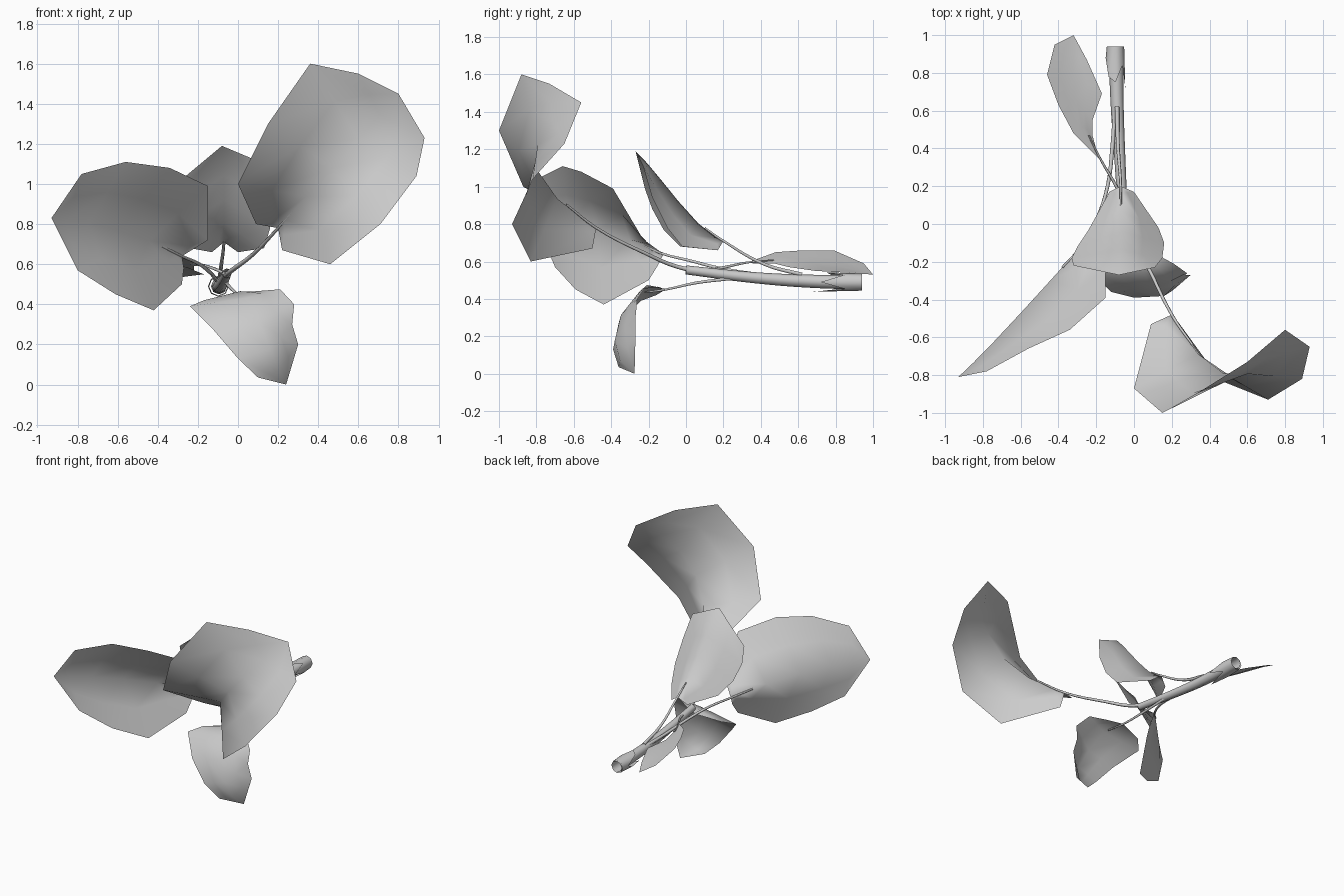
import bpy, math
from mathutils import Vector as V


def make_mesh(name, verts, faces):
    mesh = bpy.data.meshes.new(name)
    mesh.from_pydata([tuple(v) for v in verts], [], faces)
    for p in mesh.polygons:
        p.use_smooth = True
    ob = bpy.data.objects.new(name, mesh)
    bpy.context.collection.objects.link(ob)
    return ob


def along(pts, t):
    # smooth cubic through four evenly spaced points
    out = V((0, 0, 0))
    for i in range(4):
        w = 1.0
        for j in range(4):
            if j != i:
                w *= (t - j / 3) / ((i - j) / 3)
        out += V(pts[i]) * w
    return out


def leaf(name, midrib, left, right, ts=(0.08, 0.28, 0.5, 0.7, 0.86)):
    # blade lofted from left margin over midrib to right margin
    verts = [V(midrib[0])]
    for l, r, t in zip(left, right, ts):
        m = along(midrib, t)
        l, r = V(l), V(r)
        verts += [l, l.lerp(m, 0.5), m, m.lerp(r, 0.5), r]
    verts.append(V(midrib[3]))
    n, last = len(ts), len(verts) - 1
    faces = []
    for c in range(4):
        faces.append((0, 2 + c, 1 + c))
        for k in range(n - 1):
            a = 1 + 5 * k + c
            faces.append((a, a + 1, a + 6, a + 5))
        a = 1 + 5 * (n - 1) + c
        faces.append((a, a + 1, last))
    return make_mesh(name, verts, faces)


def tube(name, pts, r0, r1, sides=1):
    # tapered round stalk following a path
    cu = bpy.data.curves.new(name, 'CURVE')
    cu.dimensions = '3D'
    cu.bevel_depth = 1.0
    cu.bevel_resolution = sides
    cu.resolution_u = 4
    sp = cu.splines.new('BEZIER')
    sp.bezier_points.add(len(pts) - 1)
    for i, (bp, p) in enumerate(zip(sp.bezier_points, pts)):
        bp.co = p
        bp.handle_left_type = bp.handle_right_type = 'AUTO'
        bp.radius = r0 + (r1 - r0) * i / (len(pts) - 1)
    ob = bpy.data.objects.new(name, cu)
    bpy.context.collection.objects.link(ob)


# large folded leaf at front right
leaf("large_right_leaf",
     [(.2, -.48, .78), (.37, -.72, .97), (.58, -.8, 1.2), (.8, -.56, 1.45)],
     [(.09, -.53, .8), (0, -.87, 1.0), (.15, -1, 1.3), (.36, -.88, 1.6), (.6, -.73, 1.55)],
     [(.22, -.5, .67), (.46, -.83, .6), (.71, -.93, .8), (.89, -.82, 1.04), (.93, -.65, 1.23)])

# large leaf at front left
leaf("large_left_leaf",
     [(-.28, -.12, .64), (-.48, -.34, .73), (-.72, -.6, .8), (-.93, -.81, .83)],
     [(-.15, -.23, .72), (-.15, -.39, .99), (-.34, -.56, 1.08), (-.56, -.66, 1.11), (-.78, -.78, 1.05)],
     [(-.27, -.15, .58), (-.28, -.2, .5), (-.42, -.44, .37), (-.61, -.59, .45), (-.8, -.7, .57)])

# upright leaf in the middle
leaf("upright_leaf",
     [(-.07, .2, .71), (-.07, .04, .83), (-.07, -.12, 1.02), (-.08, -.27, 1.19)],
     [(-.13, .17, .66), (-.24, -.03, .68), (-.3, -.12, .77), (-.33, -.18, .88), (-.32, -.22, .99)],
     [(0, .17, .66), (.13, -.02, .68), (.16, -.1, .78), (.15, -.18, .94), (.11, -.23, 1.11)])

# drooping lower leaf
leaf("drooping_leaf",
     [(0, -.11, .45), (.06, -.28, .41), (.15, -.38, .2), (.24, -.275, .0)],
     [(-.17, -.16, .42), (-.24, -.24, .39), (-.12, -.36, .27), (0, -.39, .13), (.1, -.36, .035)],
     [(.1, -.15, .46), (.21, -.21, .475), (.28, -.26, .4), (.27, -.27, .3), (.3, -.27, .2)])

# small leaf pointing backwards
leaf("small_back_leaf",
     [(-.17, .33, .595), (-.28, .55, .61), (-.32, .77, .585), (-.32, 1, .53)],
     [(-.21, .37, .61), (-.32, .48, .65), (-.4, .63, .66), (-.46, .79, .66), (-.42, .95, .59)],
     [(-.19, .36, .59), (-.22, .47, .59), (-.22, .55, .57), (-.17, .69, .55), (-.25, .87, .54)])

# main branch
tube("branch", [(-.095, .94, .49), (-.09, .65, .495), (-.075, .35, .515), (-.055, .0, .555)],
     .04, .024, 2)

# leaf stalks
tube("right_stalk", [(-.06, .1, .545), (-.03, -.04, .57), (.07, -.22, .645),
                     (.2, -.48, .78), (.31, -.64, .905)], .014, .006)
tube("left_stalk", [(-.1, .6, .515), (-.115, .4, .53), (-.14, .2, .56),
                    (-.2, .02, .605), (-.28, -.12, .64), (-.38, -.23, .69)], .012, .006)
tube("upright_stalk", [(-.09, .62, .53), (-.085, .42, .585), (-.07, .2, .71),
                       (-.07, .1, .78)], .012, .005)
tube("drooping_stalk", [(-.06, .25, .51), (-.04, .05, .485), (0, -.11, .45),
                        (.04, -.22, .435)], .01, .005)
tube("back_stalk", [(-.06, .12, .55), (-.1, .21, .57), (-.17, .33, .595),
                    (-.24, .47, .608)], .01, .004)

# torn husk around the cut end of the branch
sides = 8
reach = [.72, .84, .75, .78, .88, .82, .68, .85]
verts = []
for y_end, r in ((None, .046), (0, .052)):
    for i in range(sides):
        a = 2 * math.pi * i / sides
        y = .94 if y_end is None else reach[i]
        verts.append(V((-.098 + r * math.cos(a), y, .49 + r * math.sin(a))))
faces = [(i, (i + 1) % sides, sides + (i + 1) % sides, sides + i) for i in range(sides)]
make_mesh("torn_husk", verts, faces)
